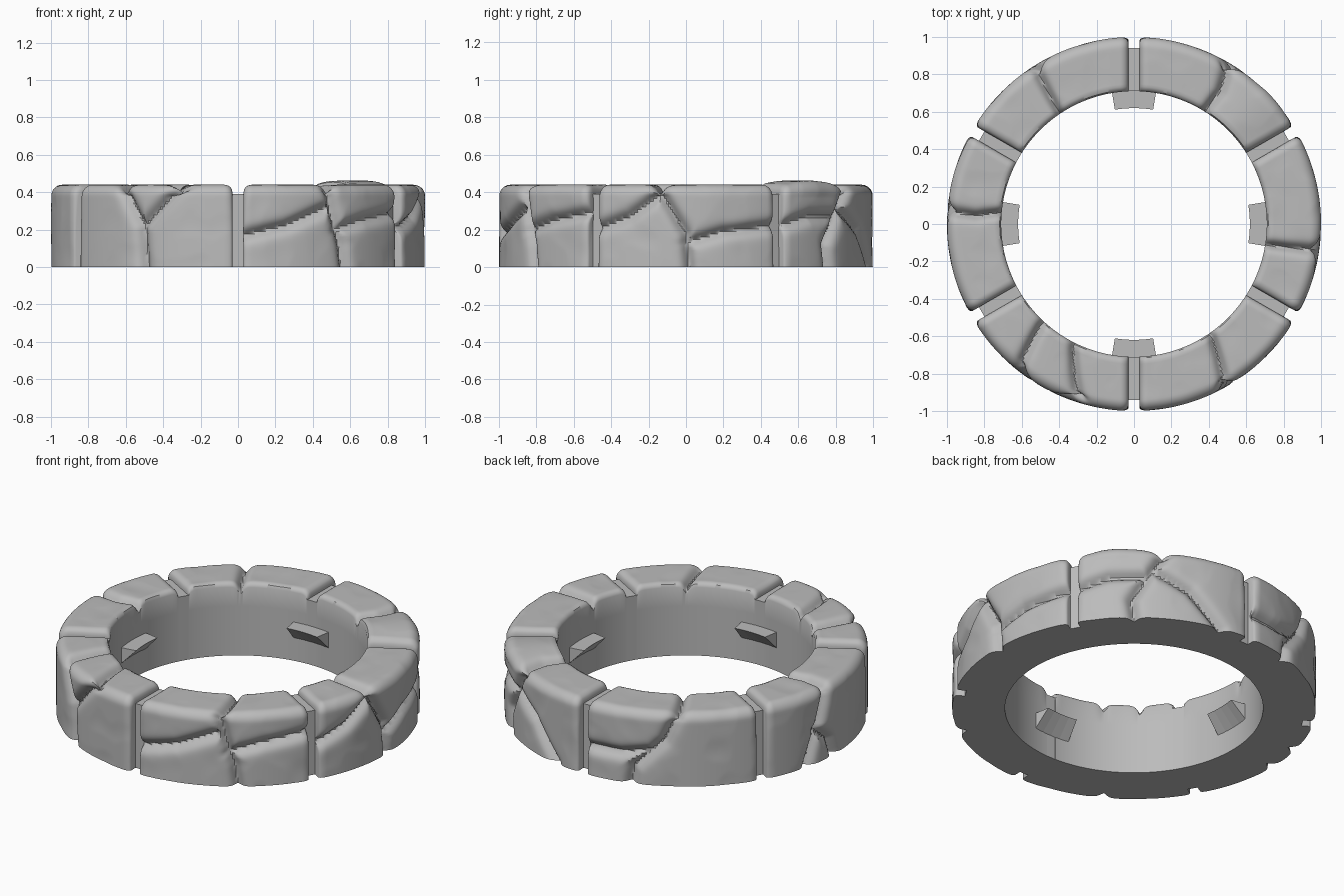
import bpy, bmesh
from math import sin, cos, asin, radians, pi, sqrt, exp
from mathutils import Vector, noise
from mathutils.geometry import intersect_point_line

cube = bpy.data.objects.get("Cube")
if cube:
    bpy.data.objects.remove(cube)

INNER, HEIGHT, ROUND, GAP = 0.71, 0.44, 0.06, 0.03

stone = bpy.data.materials.new("grey_stone")
stone.use_nodes = True
stone.diffuse_color = (0.5, 0.5, 0.5, 1)
stone.node_tree.nodes["Principled BSDF"].inputs["Base Color"].default_value = (0.5, 0.5, 0.5, 1)


def finish(bm, name, smooth=False):
    bmesh.ops.recalc_face_normals(bm, faces=bm.faces)
    mesh = bpy.data.meshes.new(name)
    bm.to_mesh(mesh)
    bm.free()
    mesh.materials.append(stone)
    obj = bpy.data.objects.new(name, mesh)
    bpy.context.collection.objects.link(obj)
    if smooth:
        bpy.ops.object.select_all(action='DESELECT')
        bpy.context.view_layer.objects.active = obj
        obj.select_set(True)
        bpy.ops.object.shade_smooth_by_angle(angle=radians(40))
    return obj


def section():
    """Closed cross-section: radius, height, outward normal (zero = fixed)."""
    pts = [(1, 0.38 * i / 26, 1, 0) for i in range(26)]
    for i in range(9):
        a = pi / 2 * i / 8
        pts.append((1 - ROUND + ROUND * cos(a), HEIGHT - ROUND + ROUND * sin(a), cos(a), sin(a)))
    top_out, top_in = 1 - ROUND, INNER + 0.025
    pts += [(top_out + (top_in - top_out) * i / 14, HEIGHT, 0, 1) for i in range(1, 15)]
    pts += [(INNER + 0.008, HEIGHT - 0.008, 0, 1), (INNER, HEIGHT - 0.025, 0, 0.9)]
    pts += [(INNER, 0.3, 0, 0), (INNER, 0, 0, 0)]
    return pts


# Cracks per block: paths of (degrees, distance up the wall then across the top)
TOP = 0.73
CRACKS = {
    0: [[(-9, TOP), (-8, 0.4), (0, 0.18), (1, 0)],
        [(-8, 0.39), (-18, 0.27), (-28, 0.21)],
        [(0, 0.13), (12, 0.19), (28, 0.22)]],
    60: [[(58, TOP), (57, 0.6), (60, 0.42), (54, 0.26), (49, 0.12), (50, 0)],
         [(31, 0.22), (42, 0.27), (54, 0.27)],
         [(57, 0.3), (68, 0.2), (79, 0)]],
    120: [[(124, TOP), (122, 0.42), (118, 0.27), (108, 0.1), (107, 0)],
          [(93, 0.17), (104, 0.17), (113, 0.2)]],
    180: [[(175, TOP), (177, 0.6), (176, 0.4), (173, 0.25), (167, 0)],
          [(171, 0.2), (178, 0.1), (180, 0)]],
    240: [[(227, TOP), (232, 0.42), (239, 0.22), (240, 0)],
          [(243, TOP), (253, 0.45), (239, 0.22)]],
    300: [[(305, TOP), (299, 0.44), (301, 0.28), (304, 0.12), (305, 0)],
          [(272, 0.17), (285, 0.22), (298, 0.31)],
          [(302, 0.2), (313, 0.25), (328, 0.29)]],
}


def crack_depth(paths, ang, v):
    p = Vector((ang, v, 0))
    depth = 0
    for path in paths:
        for (a0, v0), (a1, v1) in zip(path, path[1:]):
            a, b = Vector((radians(a0), v0, 0)), Vector((radians(a1), v1, 0))
            t = intersect_point_line(p, a, b)[1]
            d = (p - a.lerp(b, min(max(t, 0), 1))).length
            depth = max(depth, 0.05 * exp(-(d / 0.028) ** 1.4))
    return depth


def end_round(s, size):
    return size - sqrt(size ** 2 - (size - s) ** 2) if s < size else 0


# Six weathered blocks
STEPS = 110
profile = section()
for centre, paths in CRACKS.items():
    bm = bmesh.new()
    rings = []
    for i in range(STEPS + 1):
        u = 2 * i / STEPS - 1
        u = 0.6 * u + 0.4 * sin(u * pi / 2)
        ring = []
        for r, z, nr, nz in profile:
            half = radians(30) - asin(GAP / r)
            ang = radians(centre) + u * half
            if nr or nz:
                v = z + 1 - r
                s = (1 - abs(u)) * half * r
                drop = crack_depth(paths, ang, v)
                drop += end_round(s, 0.045) * (0.35 + 0.5 * min(v / HEIGHT, 1) ** 3)
                q = Vector((cos(ang) * r, sin(ang) * r, z))
                drop += 0.006 * max(0, noise.noise(q * 7))
                if centre == 60 and u < -0.1:      # taller stone
                    drop -= 0.022 * nz * sin(min((-0.1 - u) / 0.9, 1) * pi)
                r, z = r - nr * drop, z - nz * drop
            ring.append(bm.verts.new((cos(ang) * r, sin(ang) * r, z)))
        rings.append(ring)
    n = len(profile)
    for a, b in zip(rings, rings[1:]):
        for j in range(n):
            k = (j + 1) % n
            bm.faces.new((a[j], a[k], b[k], b[j]))
    bm.faces.new(rings[0])
    bm.faces.new(rings[-1])
    finish(bm, f"stone_block_{centre}", True)


def wedge(name, corners, sections):
    """Loft a small (radius, height) outline through sections placed by a function."""
    bm = bmesh.new()
    loops = [[bm.verts.new(place(r, z)) for r, z in corners] for place in sections]
    n = len(corners)
    for a, b in zip(loops, loops[1:]):
        for j in range(n):
            bm.faces.new((a[j], a[(j + 1) % n], b[(j + 1) % n], b[j]))
    bm.faces.new(loops[0])
    bm.faces.new(loops[-1])
    finish(bm, name)


def polar(deg):
    a = radians(deg)
    return lambda r, z: (cos(a) * r, sin(a) * r, z)


def offset(deg, side):
    a = radians(deg)
    return lambda r, z: (cos(a) * r - sin(a) * side, sin(a) * r + cos(a) * side, z)


# Recessed joint between each pair of blocks
for deg in range(30, 360, 60):
    wedge(f"joint_{deg}", [(INNER, 0), (0.94, 0), (0.94, 0.39), (INNER, 0.39)],
          [offset(deg, -GAP - 0.002), offset(deg, GAP + 0.002)])

# Four inner support lugs, flat on top and sloping underneath
for deg in range(0, 360, 90):
    wedge(f"support_lug_{deg}", [(0.72, 0.13), (0.72, 0.235), (0.62, 0.235)],
          [polar(deg + d) for d in (-9.5, -4.75, 0, 4.75, 9.5)])
